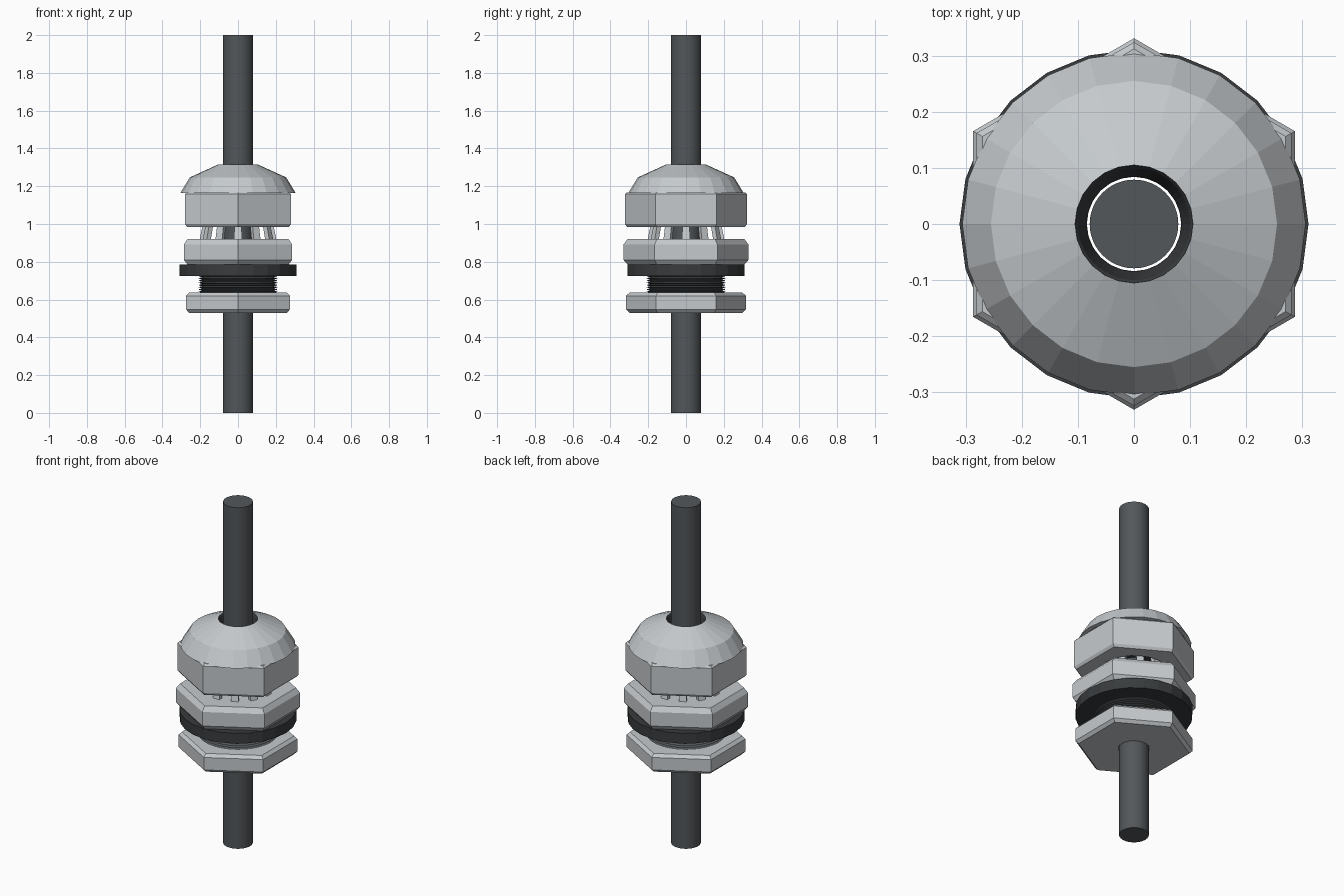
import bpy, bmesh, math

if "Cube" in bpy.data.objects:
    bpy.data.objects.remove(bpy.data.objects["Cube"])


def material(name, rgb):
    m = bpy.data.materials.new(name)
    m.diffuse_color = (*rgb, 1)
    m.use_nodes = True
    m.node_tree.nodes["Principled BSDF"].inputs["Base Color"].default_value = m.diffuse_color
    return m


METAL = material("light metal", (0.56, 0.59, 0.61))
CABLE = material("dark grey plastic", (0.085, 0.095, 0.102))
RUBBER = material("black rubber", (0.04, 0.044, 0.047))
BORE = 0.084  # clearance hole around the cable


def finish(bm, name, mat):
    bmesh.ops.recalc_face_normals(bm, faces=bm.faces)
    mesh = bpy.data.meshes.new(name)
    bm.to_mesh(mesh)
    bm.free()
    mesh.materials.append(mat)
    ob = bpy.data.objects.new(name, mesh)
    bpy.context.collection.objects.link(ob)
    return ob


def lathe(name, profile, mat, sides=24):
    """Spin a closed (radius, height) profile about z, one corner facing -y."""
    bm = bmesh.new()
    rings = []
    for i in range(sides):
        a = 2 * math.pi * i / sides - math.pi / 2
        rings.append([bm.verts.new((r * math.cos(a), r * math.sin(a), z))
                      for r, z in profile])
    n = len(profile)
    for i in range(sides):
        p, q = rings[i], rings[(i + 1) % sides]
        for j in range(n):
            k = (j + 1) % n
            bm.faces.new((p[j], q[j], q[k], p[k]))
    return finish(bm, name, mat)


def hex_nut(name, r, z0, z1, low, high, inset, bore=BORE):
    """Hexagonal nut with chamfer heights low and high; round clearance bore."""
    bm = bmesh.new()
    sides = 24

    def ring(radius, z, hexed):
        out = []
        for i in range(sides):
            a = 2 * math.pi * i / sides - math.pi / 2
            rr = radius
            if hexed:  # distance to the hexagon edge in this direction
                off = (2 * math.pi * i / sides) % (math.pi / 3) - math.pi / 6
                rr = radius * math.cos(math.pi / 6) / math.cos(off)
            out.append(bm.verts.new((rr * math.cos(a), rr * math.sin(a), z)))
        return out

    loops = [ring(bore, z0, False), ring(r - inset, z0, True),
             ring(r, z0 + low, True), ring(r, z1 - high, True),
             ring(r - inset, z1, True), ring(bore, z1, False)]
    for a, b in zip(loops, loops[1:] + loops[:1]):
        for i in range(sides):
            k = (i + 1) % sides
            bm.faces.new((a[i], a[k], b[k], b[i]))
    return finish(bm, name, mat=METAL)


# Cable running the full height
bm = bmesh.new()
bmesh.ops.create_cone(bm, cap_ends=True, segments=48, radius1=0.079,
                      radius2=0.079, depth=2)
bmesh.ops.translate(bm, verts=bm.verts, vec=(0, 0, 1))
cable = finish(bm, "cable", CABLE)
bpy.context.view_layer.objects.active = cable
cable.select_set(True)
bpy.ops.object.shade_smooth_by_angle()

# Nuts
hex_nut("lock_nut", 0.317, 0.53, 0.637, 0.017, 0.017, 0.018)
hex_nut("body_nut", 0.331, 0.785, 0.92, 0.025, 0.028, 0.022)
hex_nut("cap_nut", 0.324, 0.985, 1.168, 0.015, 0.010, 0.012, 0.2)

# Faceted dome of the cap, a thick shell
lathe("cap_dome", [(0.306, 1.163), (0.255, 1.247), (0.105, 1.315),
                   (0.105, 1.295), (0.24, 1.225), (0.28, 1.163)], METAL)

# Rubber seal lining the cap opening
lathe("seal", [(0.105, 1.312), (0.125, 1.24), (0.125, 1.04), (BORE, 1.04),
               (BORE, 1.24), (0.1, 1.305)], RUBBER, 48)

# Sealing washer
lathe("washer", [(BORE, 0.725), (0.311, 0.725), (0.311, 0.785),
                 (BORE, 0.785)], RUBBER)

# Ridged thread between the washer and the lock nut
Z0, Z1, TURNS = 0.6, 0.73, 11
step = (Z1 - Z0) / TURNS
thread = [(BORE, Z0)]
for t in range(TURNS):
    thread += [(0.19, Z0 + t * step), (0.21, Z0 + (t + 0.5) * step)]
thread += [(0.19, Z1), (BORE, Z1)]
lathe("thread", thread, CABLE, 32)

# Ring of leaning clamping fingers
bm = bmesh.new()
FINGERS = 12
for i in range(FINGERS):
    a = 2 * math.pi * i / FINGERS
    c, s = math.cos(a), math.sin(a)
    quads = []
    for r, z, w in ((0.207, 0.9, 0.021), (0.165, 1.1, 0.017)):
        pts = [(r, -w), (r, w), (r - 0.025, w), (r - 0.025, -w)]
        quads.append([bm.verts.new((x * c - y * s, x * s + y * c, z))
                      for x, y in pts])
    lo, hi = quads
    bm.faces.new(lo)
    bm.faces.new(hi)
    for j in range(4):
        k = (j + 1) % 4
        bm.faces.new((lo[j], lo[k], hi[k], hi[j]))
finish(bm, "clamping_fingers", METAL)
